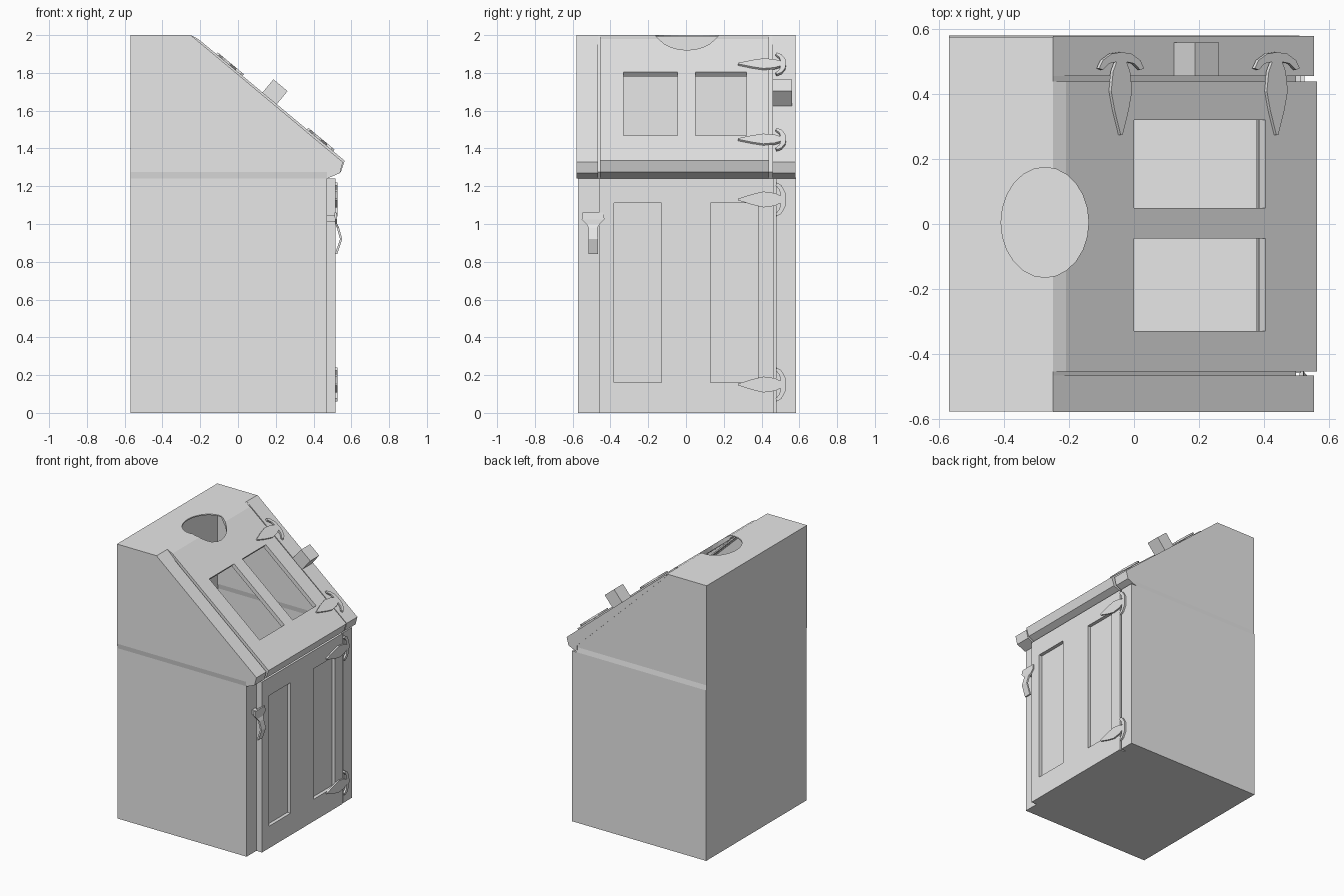
import bpy, bmesh
from math import atan2, cos, sin, pi
from mathutils import Vector, Matrix

if "Cube" in bpy.data.objects:
    bpy.data.objects.remove(bpy.data.objects["Cube"])

grey = bpy.data.materials.new("plain_grey")
grey.use_nodes = True
grey.diffuse_color = (0.8, 0.8, 0.8, 1)
grey.node_tree.nodes["Principled BSDF"].inputs["Base Color"].default_value = (0.8, 0.8, 0.8, 1)

# Slope frame: front edge, tilt, up-slope direction and outward normal
EDGE = Vector((0.565, 0, 1.335))
TILT = atan2(0.665, 0.8)
UP = Vector((-cos(TILT), 0, sin(TILT)))
OUT = Vector((sin(TILT), 0, cos(TILT)))


def on_slope(x, y=0):
    return EDGE + UP * ((EDGE.x - x) / cos(TILT)) + Vector((0, y, 0))


def finish(name, bm):
    bmesh.ops.recalc_face_normals(bm, faces=bm.faces)
    mesh = bpy.data.meshes.new(name)
    bm.to_mesh(mesh)
    bm.free()
    mesh.materials.append(grey)
    ob = bpy.data.objects.new(name, mesh)
    bpy.context.collection.objects.link(ob)
    return ob


def prism(name, points, depth):
    """Closed outline of 3D points pushed along a depth vector."""
    bm = bmesh.new()
    face = bm.faces.new([bm.verts.new(p) for p in points])
    new = bmesh.ops.extrude_face_region(bm, geom=[face], use_keep_orig=True)["geom"]
    bmesh.ops.translate(bm, verts=[g for g in new if isinstance(g, bmesh.types.BMVert)], vec=depth)
    return finish(name, bm)


def board(name, profile, y0, y1):
    return prism(name, [Vector((x, y0, z)) for x, z in profile], Vector((0, y1 - y0, 0)))


def loft(name, rings):
    """Stack of rectangles (x0, x1, y0, y1, z) joined into a solid."""
    bm = bmesh.new()
    loops = [[bm.verts.new(p) for p in ((a, c, z), (b, c, z), (b, d, z), (a, d, z))]
             for a, b, c, d, z in rings]
    for low, high in zip(loops, loops[1:]):
        for i in range(4):
            j = (i + 1) % 4
            bm.faces.new((low[i], low[j], high[j], high[i]))
    bm.faces.new(loops[0])
    bm.faces.new(loops[-1])
    return finish(name, bm)


def box(name, x0, x1, y0, y1, z0, z1):
    return loft(name, [(x0, x1, y0, y1, z0), (x0, x1, y0, y1, z1)])


def slope_box(name, x0, x1, y0, y1, low, high):
    """Box resting on the slope between two x positions."""
    half = (x1 - x0) / cos(TILT) / 2
    ob = box(name, -half, half, y0, y1, low, high)
    ob.matrix_world = Matrix.Translation(on_slope((x0 + x1) / 2)) @ Matrix.Rotation(TILT, 4, "Y")
    return ob


def cut(target, *cutters):
    for c in cutters:
        c.hide_render = c.hide_viewport = True
        mod = target.modifiers.new("cut", "BOOLEAN")
        mod.operation, mod.object, mod.solver = "DIFFERENCE", c, "EXACT"


# Hollow body, with a slight sideways step above the door
rings = [(-0.57, 0.47, -0.572, 0.582, 0), (-0.57, 0.47, -0.572, 0.582, 1.24),
         (-0.57, 0.5, -0.578, 0.576, 1.275), (-0.57, -0.25, -0.578, 0.576, 2)]
body = loft("body", rings)
t = 0.008
inner = [(a + t, b - t, c + t, d - t, z) for a, b, c, d, z in rings]
inner[0] = inner[0][:4] + (t,)
inner[-1] = inner[-1][:4] + (2 - t,)
cavity = loft("cavity_cutter", inner)

# Oval opening over the ridge
oval = prism("oval_cutter", [Vector((-0.275 + 0.135 * cos(i * pi / 12),
                                     0.005 + 0.17 * sin(i * pi / 12), 1.7)) for i in range(24)],
             Vector((0, 0, 0.5)))
opening = slope_box("slope_opening_cutter", -0.16, 0.43, -0.43, 0.42, -0.3, 0.1)
cut(body, cavity, oval, opening)

# Sloped lid: wide middle panel with two windows
lid = board("lid_panel", [(-0.25, 2), (-0.21, 1.979), (0.565, 1.335), (0.545, 1.275),
                          (0.47, 1.24), (0.45, 1.392), (-0.24, 1.966)], -0.455, 0.44)
windows = [slope_box("window_cutter", 0, 0.405, y0, y1, -0.2, 0.2)
           for y0, y1 in ((-0.33, -0.045), (0.05, 0.32))]
cut(lid, oval, *windows)

# Side strips of the lid
strip = [(-0.25, 2), (0.555, 1.328), (0.54, 1.27), (0.47, 1.24), (0.47, 1.29), (-0.25, 1.985)]
board("lid_strip_right", strip, -0.58, -0.467)
board("lid_strip_left", strip, 0.457, 0.58)
slope_box("lid_block", 0.13, 0.205, 0.457, 0.56, -0.03, 0.09)

# Door with two sunk panels, and the post it hangs on
door = box("door", 0.46, 0.515, -0.46, 0.465, 0, 1.24)
cut(door, *[box("panel_cutter", 0.49, 0.6, s - 0.125, s + 0.125, 0.16, 1.11)
            for s in (-0.255, 0.255)])
box("hinge_post", 0.46, 0.511, 0.476, 0.582, 0, 1.24)

# Leaf hinges with a curved crossbar
half = [(0, 0), (0.005, 0.04), (0.025, 0.075), (0.05, 0.09), (0.055, 0.075), (0.035, 0.05),
        (0.03, 0.02), (0.06, 0.034), (0.12, 0.042), (0.18, 0.028), (0.255, 0.004)]
outline = half + [(l, -w) for l, w in reversed(half[1:])]


def hinge(name, centre, across, normal):
    prism(name, [centre + Vector((0, -l, 0)) + across * w - normal * 0.002 for l, w in outline],
          normal * 0.013)


for place, z in (("upper", 1.13), ("lower", 0.15)):
    hinge("door_hinge_" + place, Vector((0.515, 0.53, z)), Vector((0, 0, 1)), Vector((1, 0, 0)))
for place, x in (("upper", -0.045), ("lower", 0.435)):
    hinge("lid_hinge_" + place, on_slope(x, 0.53), UP, OUT)

# Bent lever handle with a broad head
lever = [(0.525, 0.025, 0.84), (0.552, 0.025, 0.92), (0.535, 0.024, 0.98),
         (0.525, 0.035, 1.0), (0.525, 0.06, 1.025), (0.522, 0.056, 1.06)]
loft("handle", [(x - 0.012, x, -0.492 - w, -0.492 + w, z) for x, w, z in lever])
box("handle_mount", 0.46, 0.52, -0.51, -0.475, 1.01, 1.045)
